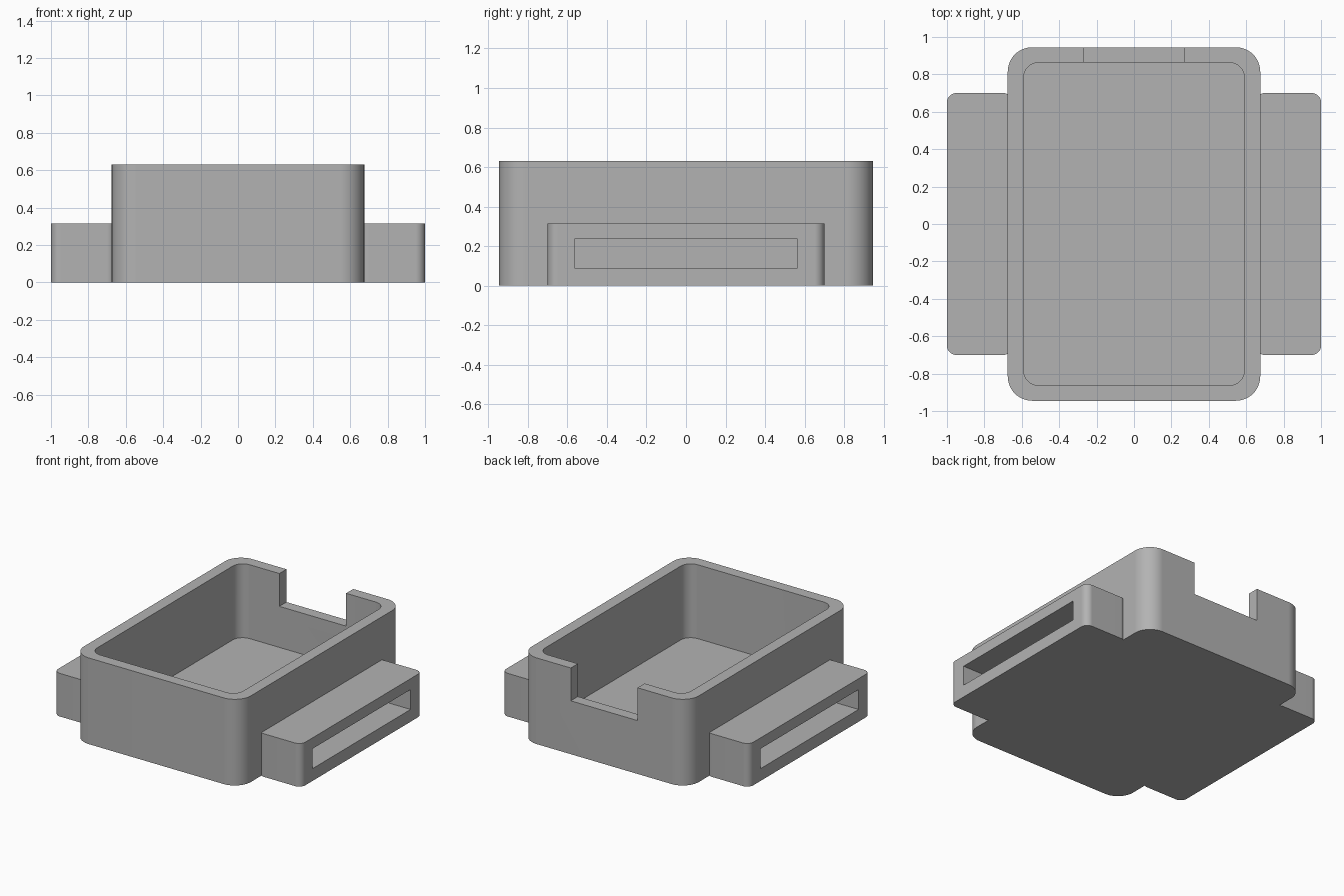
import bpy, bmesh, math

if "Cube" in bpy.data.objects:
    bpy.data.objects.remove(bpy.data.objects["Cube"], do_unlink=True)

GREY = (0.45, 0.45, 0.45, 1.0)
mat = bpy.data.materials.new("plain grey")
mat.use_nodes = True
mat.diffuse_color = GREY
mat.node_tree.nodes["Principled BSDF"].inputs["Base Color"].default_value = GREY


def box(name, x, y, z, radius=0.0, segments=10):
    """Box spanning the given (low, high) ranges, with rounded upright edges."""
    bm = bmesh.new()
    bmesh.ops.create_cube(bm, size=1)
    for v in bm.verts:
        v.co = [lo + (hi - lo) * (c + 0.5) for c, (lo, hi) in zip(v.co, (x, y, z))]
    if radius:
        upright = [e for e in bm.edges
                   if abs(e.verts[0].co.z - e.verts[1].co.z) > 1e-4]
        bmesh.ops.bevel(bm, geom=upright, offset=radius, segments=segments,
                        profile=0.5, affect='EDGES')
    bmesh.ops.recalc_face_normals(bm, faces=bm.faces)
    mesh = bpy.data.meshes.new(name)
    bm.to_mesh(mesh)
    bm.free()
    mesh.materials.append(mat)
    obj = bpy.data.objects.new(name, mesh)
    bpy.context.collection.objects.link(obj)
    return obj


def combine(target, other, operation):
    """Apply a boolean to the target and discard the helper."""
    mod = target.modifiers.new(operation.lower(), 'BOOLEAN')
    mod.object, mod.operation, mod.solver = other, operation, 'EXACT'
    bpy.context.view_layer.update()
    bpy.context.view_layer.objects.active = target
    bpy.ops.object.modifier_apply(modifier=mod.name)
    bpy.data.objects.remove(other, do_unlink=True)


HEIGHT, FLOOR = 0.63, 0.09

# Rounded main case
case = box("open_case", (-0.675, 0.675), (-0.945, 0.945), (0, HEIGHT), 0.13, 12)

# Side lugs, each with a long strap slot closed at the case wall
for side, label in ((1, "left"), (-1, "right")):
    lug_x = sorted((side * 0.65, side * 1.0))
    slot_x = sorted((side * 0.67, side * 1.1))
    combine(case, box(label + "_lug", lug_x, (-0.7, 0.7), (0, 0.315), 0.05), 'UNION')
    combine(case, box(label + "_slot", slot_x, (-0.565, 0.565), (FLOOR, 0.235)),
            'DIFFERENCE')

# Open cavity and the notch in the back wall
combine(case, box("cavity", (-0.59, 0.59), (-0.863, 0.863), (FLOOR, 0.8), 0.08),
        'DIFFERENCE')
combine(case, box("notch", (-0.27, 0.27), (0.7, 1.1), (0.39, 0.8)), 'DIFFERENCE')

# Smooth corners, crisp edges
bpy.ops.object.select_all(action='DESELECT')
case.select_set(True)
bpy.context.view_layer.objects.active = case
bpy.ops.object.shade_smooth_by_angle(angle=math.radians(30))
normals = case.modifiers.new("flat_normals", 'WEIGHTED_NORMAL')
normals.keep_sharp = True
